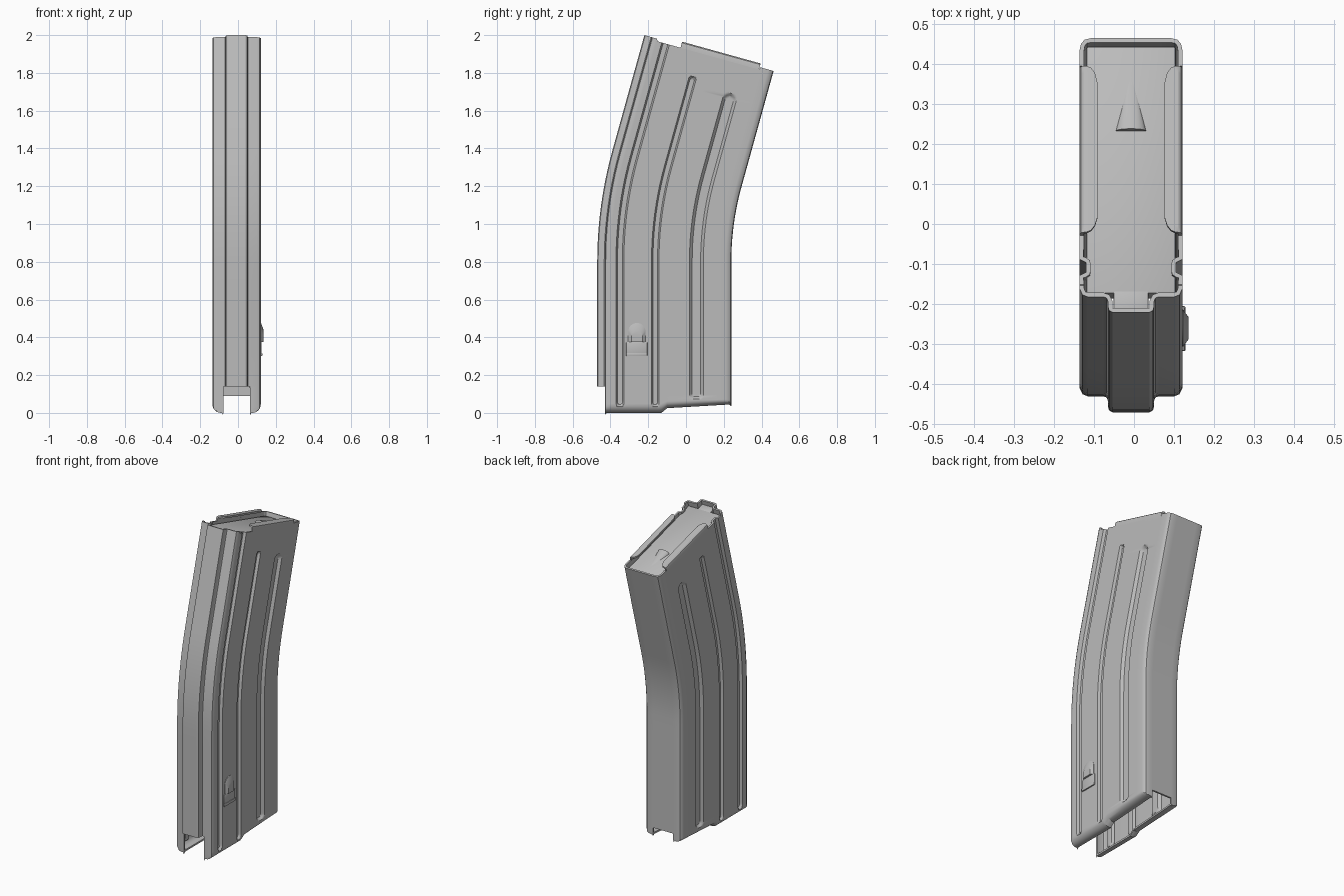
import bpy, bmesh
from math import sin, cos, pi, hypot

cube = bpy.data.objects.get("Cube")
if cube:
    bpy.data.objects.remove(cube, do_unlink=True)

metal = bpy.data.materials.new("grey metal")
metal.use_nodes = True
GREY = (0.5, 0.5, 0.5, 1)
metal.diffuse_color = GREY
metal.node_tree.nodes["Principled BSDF"].inputs["Base Color"].default_value = GREY

FRONT, BACK, HALF = -0.47, 0.24, 0.128
BEND_Z, RADIUS, ANGLE = 0.8, 2.2, 0.2705      # start, front radius and total turn
ARC_END = BEND_Z + RADIUS * ANGLE
TOP = 2.03
SHIFT = -0.0075
CURL = 0.045


def bend(x, y, z):
    """Carry a point of the straight box onto the curved one."""
    if z <= BEND_Z:
        return (x, y, z)
    a = min((z - BEND_Z) / RADIUS, ANGLE)
    rest = max(0, z - ARC_END)
    u = y - FRONT
    return (x,
            FRONT + RADIUS * (1 - cos(a)) + rest * sin(a) + u * cos(a),
            BEND_Z + RADIUS * sin(a) + rest * cos(a) - u * sin(a))


def finish(name, bm, thickness=0, mirror=False, bevel=0):
    bmesh.ops.remove_doubles(bm, verts=bm.verts, dist=0.0003)
    bmesh.ops.delete(bm, geom=[v for v in bm.verts if not v.link_faces], context='VERTS')
    mesh = bpy.data.meshes.new(name)
    bm.to_mesh(mesh)
    bm.free()
    mesh.materials.append(metal)
    ob = bpy.data.objects.new(name, mesh)
    bpy.context.scene.collection.objects.link(ob)
    ob.location.x = SHIFT
    if mirror:
        ob.modifiers.new("Mirror", 'MIRROR').merge_threshold = 0.0005
    if thickness:
        mod = ob.modifiers.new("Sheet", 'SOLIDIFY')
        mod.thickness, mod.offset = thickness, -1
    if bevel:
        mod = ob.modifiers.new("Bevel", 'BEVEL')
        mod.width, mod.segments = bevel, 2
    bpy.ops.object.select_all(action='DESELECT')
    ob.select_set(True)
    bpy.context.view_layer.objects.active = ob
    bpy.ops.object.convert(target='MESH')
    bpy.ops.object.shade_smooth_by_angle(angle=0.5)
    return ob


def sheet(points, keep=lambda i, j: True):
    """Grid of rows of points, joined into quads."""
    bm = bmesh.new()
    grid = [[bm.verts.new(p) for p in row] for row in points]
    for j in range(len(grid) - 1):
        for i in range(len(grid[0]) - 1):
            if keep(i, j):
                bm.faces.new((grid[j][i], grid[j][i + 1],
                              grid[j + 1][i + 1], grid[j + 1][i]))
    return bm


def box(name, x, y, z, bevel):
    bm = bmesh.new()
    bmesh.ops.create_cube(bm, size=1)
    for v in bm.verts:
        v.co = bend(*(r[0] if c < 0 else r[1] for c, r in zip(v.co, (x, y, z))))
    return finish(name, bm, bevel=bevel)


# Pressed grooves: centre y, half width, bottom, top
GROOVES = [(-0.35, 0.021, 0.035, 3), (-0.163, 0.02, 0.035, 1.887), (0.055, 0.037, 0.06, 1.854)]


def groove_depth(y, z):
    depth = 0
    for yc, hw, z0, z1 in GROOVES:
        dz = max(z0 + hw - z, 0, z - z1 + hw)
        d = hypot(y - yc, dz)
        depth = max(depth, 0.016 * min(1, max(0, (hw - d) / (hw * 0.4))))
    return depth


# Half cross-section: spine, front wall, side, back wall
front = [(0, FRONT), (0.046, FRONT), (0.055, -0.465), (0.0575, -0.455), (0.0575, -0.442),
         (0.061, -0.433), (0.07, -0.43), (0.108, -0.43), (0.121, -0.425), (HALF, -0.41)]
spine_segments = 6
side_y = [-0.40, -0.395, -0.275, -0.27, -0.13, -0.10, 0.163, 0.168]
for yc, hw, _, _ in GROOVES:
    side_y += [yc + hw * k / 5 for k in range(-5, 6)]
back = [(HALF, 0.21), (0.125, 0.225), (0.116, 0.236), (0.1, BACK), (0.07, BACK), (0, BACK)]
profile = front + [(HALF, y) for y in sorted(side_y)] + back

# Rows of height with the widest allowed x, curling inwards at the bottom
rows = [(0, 0.072)]
for k in range(7):
    a = (1 - k / 6) * pi / 2
    rows.append((CURL * (1 - sin(a)), HALF - CURL * (1 - cos(a))))
heights = [0.05 + 0.01 * k for k in range(10)] + [0.3, 0.5, 0.7]
heights += [BEND_Z + RADIUS * ANGLE * k / 10 for k in range(11)]
heights += [1.6, 1.75] + [1.8 + 0.008 * k for k in range(13)] + [1.96, TOP]
rows += [(h, HALF) for h in heights]


def shell_point(x, y, z, limit):
    if x == HALF:
        x -= groove_depth(y, z)
    x = min(x, limit)
    if z < 0.1 and y > -0.13:                 # stepped, rising bottom edge
        lift = 0.025 * min(1, (y + 0.13) / 0.03) + 0.02 * max(0, y + 0.1) / 0.34
        z += lift * (1 - z / 0.1)
    if z == TOP and y > -0.398:               # low top edge behind the spine
        z -= 0.013 if y < 0.165 else 0.0
    return bend(x, y, z)


def keep_shell(i, j):
    z = rows[j][0]
    if i < spine_segments:
        return z > 0.135
    return not (i == len(profile) - 2 and z < 0.075)


finish("curved_body", sheet([[shell_point(x, y, z, lim) for x, y in profile]
                             for z, lim in rows], keep_shell), 0.011, True)

# Feed lips folded over the top of each side
lip_profile = [(HALF, -0.03), (HALF, 0.005), (0.125, 0.014), (0.118, 0.019), (0.108, 0.02), (0.084, 0.02)]
lip_y = [(-0.268, 0.112), (-0.263, 0.1), (-0.25, 0.09), (-0.23, 0.084),
         (0.12, 0.084), (0.145, 0.09), (0.158, 0.1), (0.163, 0.112)]
finish("feed_lips", sheet([[bend(max(x, inner), y, TOP + dz) for y, inner in lip_y]
                           for x, dz in lip_profile]), 0.011, True)

# Follower plate with a tongue in the spine and a tapered ridge
PLATE = TOP - 0.025
box("follower_plate", (-0.112, 0.112), (-0.415, 0.226), (PLATE - 0.05, PLATE), 0.006)
box("follower_tongue", (-0.044, 0.044), (-0.457, -0.40), (PLATE - 0.05, PLATE), 0.004)

bm = bmesh.new()
apex = bm.verts.new(bend(0, 0.15, PLATE))
arch = [bm.verts.new(bend(0.038 * cos(pi * k / 10), 0.007, PLATE - 0.002 + 0.022 * sin(pi * k / 10)))
        for k in range(11)]
bm.faces.new(arch)
for a, b in zip(arch, arch[1:]):
    bm.faces.new((a, apex, b))
bmesh.ops.recalc_face_normals(bm, faces=bm.faces)
finish("follower_ridge", bm)

# Catch on the left side: arched tapered boss over a shallow framed plate
CATCH_Y, CATCH_Z = -0.26, 0.375
outline = [(0.046, 0)] + [(0.046 * cos(pi * k / 12), 0.055 + 0.046 * sin(pi * k / 12))
                          for k in range(13)] + [(-0.046, 0)]
bm = bmesh.new()
rings = [[bm.verts.new((x, CATCH_Y + y * s, CATCH_Z + z * s)) for y, z in outline]
         for x, s in ((0.12, 1), (0.13, 1), (0.143, 0.62))]
for low, high in zip(rings, rings[1:]):
    for k in range(len(outline)):
        n = (k + 1) % len(outline)
        bm.faces.new((low[k], low[n], high[n], high[k]))
bm.faces.new(rings[-1])
bmesh.ops.recalc_face_normals(bm, faces=bm.faces)
finish("catch_boss", bm)
box("catch_plate", (0.124, 0.133), (-0.317, -0.205), (0.30, 0.375), 0.003)
box("catch_plate_ledge", (0.124, 0.136), (-0.317, -0.205), (0.30, 0.318), 0.003)
